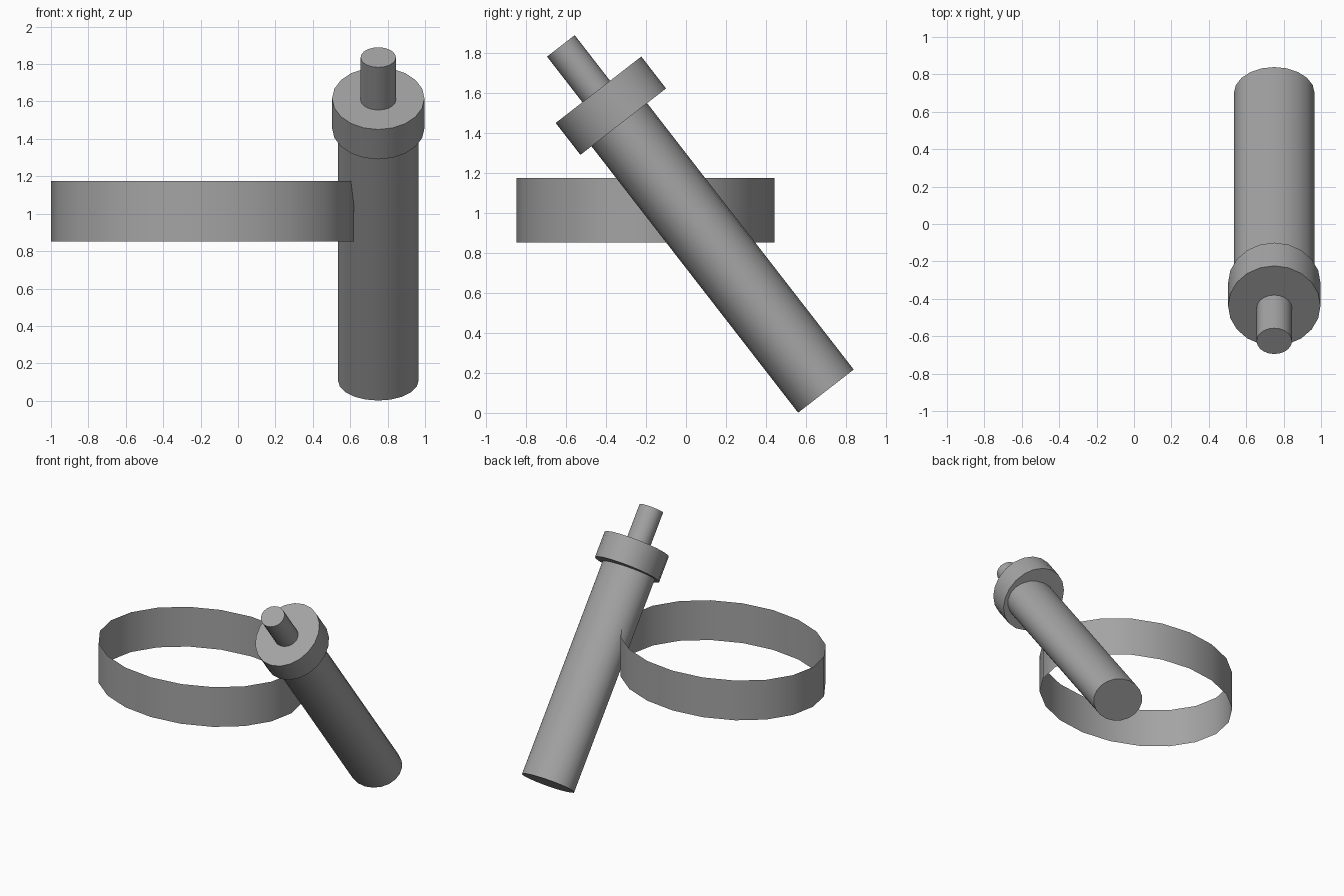
import bpy
import math
from mathutils import Vector

if "Cube" in bpy.data.objects:
    bpy.data.objects.remove(bpy.data.objects["Cube"])

SIDES = 20
TILT = math.radians(37.8)
AXIS = Vector((0, -math.sin(TILT), math.cos(TILT)))

grey = bpy.data.materials.new("plain_grey")
grey.use_nodes = True
COLOUR = (0.37, 0.37, 0.37, 1)
grey.diffuse_color = COLOUR
grey.node_tree.nodes["Principled BSDF"].inputs["Base Color"].default_value = COLOUR


def tube(name, base, radii, length, tilt=0.0, capped=True):
    """Elliptical cylinder standing on the centre of its base, leaning forward by tilt."""
    axis = Vector((0, -math.sin(tilt), math.cos(tilt)))
    bpy.ops.mesh.primitive_cylinder_add(
        vertices=SIDES, radius=1, depth=1,
        end_fill_type='NGON' if capped else 'NOTHING',
        location=Vector(base) + axis * length / 2, rotation=(tilt, 0, 0))
    obj = bpy.context.object
    obj.name = name
    obj.scale = (radii[0], radii[1], length)
    bpy.ops.object.transform_apply(location=False, rotation=False, scale=True)
    obj.data.materials.append(grey)
    bpy.ops.object.shade_smooth_by_angle(angle=math.radians(40))
    return obj


# Leaning handle: body, collar and end rod share one axis
foot = Vector((0.75, 0.70, 0.109))
collar_base = Vector((0.75, -0.314, 1.457))
rod_tip = Vector((0.75, -0.626, 1.836))
tube("body", foot, (0.216, 0.176), 1.75, TILT)
tube("collar", collar_base, (0.247, 0.271), 0.202, TILT)
tube("end_rod", rod_tip - AXIS * 0.36, (0.0945, 0.0875), 0.36, TILT)

# Thin open band that runs into the body
tube("band", (-0.19, -0.203, 0.852), (0.81, 0.645), 0.323, capped=False)
